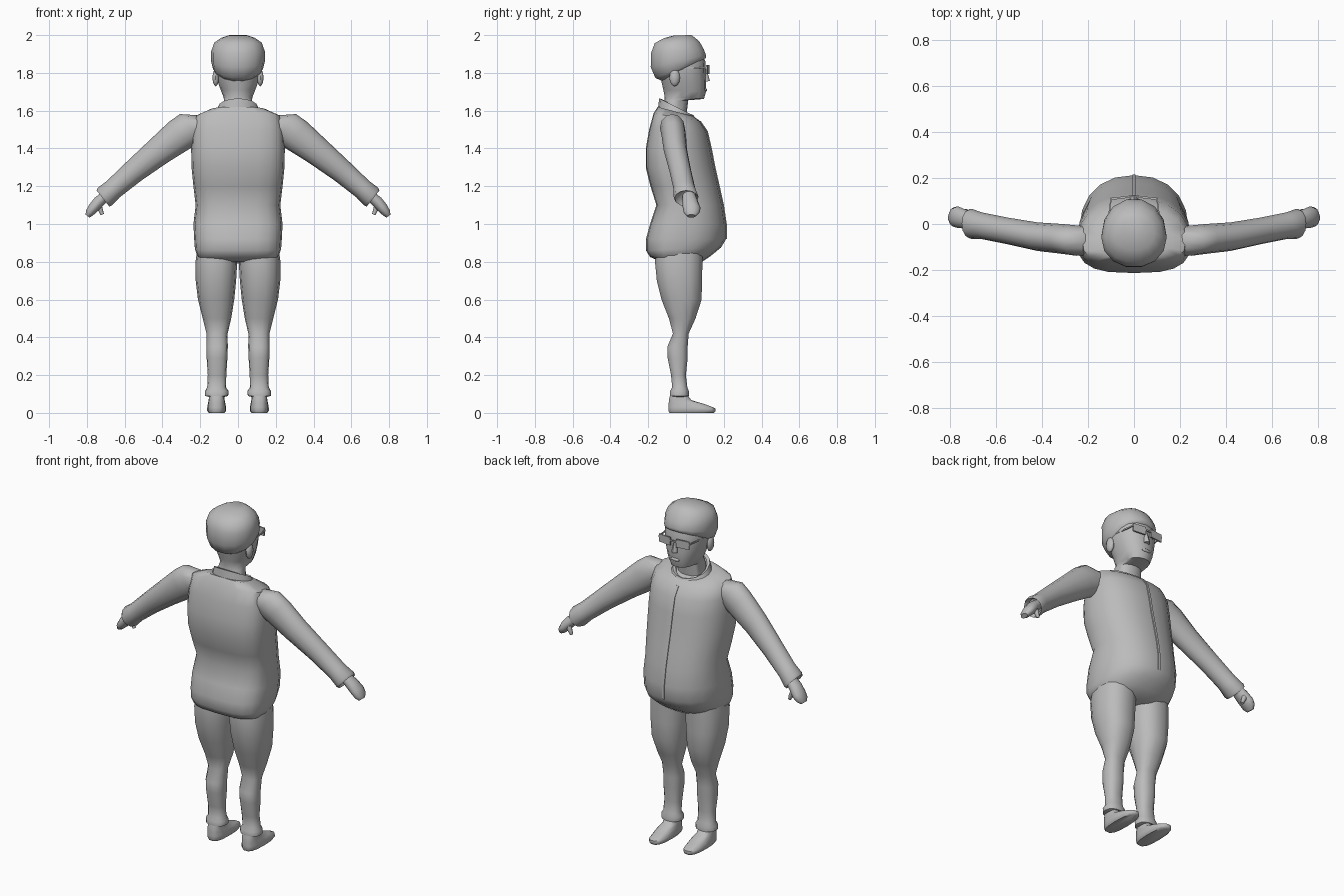
import bpy, bmesh, math
from mathutils import Vector

grey = bpy.data.materials.new("plain grey")
grey.diffuse_color = (0.5, 0.5, 0.5, 1)


def ring(hw, y0, y1, zb, zf=None, cx=0.0, c=0.5, ef=1.0, eb=1.0, n=16):
    """Tilted oval section: zb / zf are the heights at its back / front."""
    zf = zb if zf is None else zf
    yc = y0 + c * (y1 - y0)
    pts = []
    for i in range(n):
        a = 2 * math.pi * i / n
        s, k = math.sin(a), math.cos(a)
        e = ef if s > 0 else eb
        x = cx + hw * math.copysign(abs(k) ** e, k)
        y = yc + ((y1 - yc) if s > 0 else (yc - y0)) * math.copysign(abs(s) ** e, s)
        pts.append(Vector((x, y, zb + (zf - zb) * (y - y0) / (y1 - y0))))
    return pts


def tube_ring(center, d, ry, rp, n=12):
    """Oval section across a limb running along d in the xz plane."""
    p = Vector((-d[1], 0, d[0])).normalized()
    return [Vector(center) + Vector((0, ry, 0)) * math.cos(2 * math.pi * i / n)
            + p * rp * math.sin(2 * math.pi * i / n) for i in range(n)]


def finish(name, bm, mirror=False, angle=50):
    bmesh.ops.recalc_face_normals(bm, faces=bm.faces)
    me = bpy.data.meshes.new(name)
    bm.to_mesh(me)
    bm.free()
    me.materials.append(grey)
    ob = bpy.data.objects.new(name, me)
    bpy.context.collection.objects.link(ob)
    if mirror:
        ob.modifiers.new("mirror", 'MIRROR').use_mirror_merge = False
    bpy.ops.object.select_all(action='DESELECT')
    ob.select_set(True)
    bpy.context.view_layer.objects.active = ob
    bpy.ops.object.shade_smooth_by_angle(angle=math.radians(angle))
    return ob


def loft(name, rings, mirror=False, angle=50):
    bm = bmesh.new()
    vs = [[bm.verts.new(p) for p in r] for r in rings]
    n = len(vs[0])
    for a, b in zip(vs, vs[1:]):
        for i in range(n):
            j = (i + 1) % n
            bm.faces.new((a[i], a[j], b[j], b[i]))
    bm.faces.new(vs[0])
    bm.faces.new(vs[-1])
    return finish(name, bm, mirror, angle)


def box(name, center, size, turn=0.0, mirror=False):
    bm = bmesh.new()
    bmesh.ops.create_cube(bm, size=1)
    c, s = math.cos(turn), math.sin(turn)
    for v in bm.verts:
        x, y, z = (v.co[i] * size[i] for i in range(3))
        v.co = Vector((c * x - s * y, s * x + c * y, z)) + Vector(center)
    return finish(name, bm, mirror, 30)


def ellipsoid(name, center, size, mirror=False):
    bm = bmesh.new()
    bmesh.ops.create_uvsphere(bm, u_segments=10, v_segments=6, radius=1)
    for v in bm.verts:
        v.co = Vector([v.co[i] * size[i] + center[i] for i in range(3)])
    return finish(name, bm, mirror)


# Jacket body: half width, back, front, height at back, height at front
body = [(.17, -.13, .07, .80, .79), (.215, -.19, .13, .825, .83), (.228, -.212, .185, .86, .875),
        (.232, -.212, .212, .92, .92), (.236, -.19, .212, 1.0, 1.0), (.224, -.157, .197, 1.1, 1.1),
        (.236, -.188, .175, 1.2, 1.2), (.246, -.213, .152, 1.3, 1.3), (.248, -.213, .133, 1.4, 1.4),
        (.243, -.195, .112, 1.5, 1.49), (.225, -.172, .075, 1.585, 1.545), (.15, -.15, .04, 1.62, 1.57)]
loft("jacket_body", [ring(*r, c=.42, ef=.9, eb=.68, n=20) for r in body])

# Front zip: a thin raised strip down the belly
bm = bmesh.new()
rows = []
for y, z in [(r[2], r[4]) for r in body[3:11]]:
    rows.append([bm.verts.new((x, y + d, z)) for x, d in
                 ((-.007, -.012), (-.007, .004), (.007, .004), (.007, -.012))])
for a, b in zip(rows, rows[1:]):
    for i in range(3):
        bm.faces.new((a[i], a[i + 1], b[i + 1], b[i]))
finish("zip", bm, angle=30)

# Collar: open band higher at the nape
loft("collar", [ring(.125, -.15, .06, 1.60, 1.54), ring(.105, -.142, .04, 1.665, 1.575),
                ring(.09, -.125, .025, 1.66, 1.57), ring(.08, -.11, .015, 1.62, 1.55)], angle=35)

# Trouser legs: inner x, outer x, back, front, height
legs = [(.005, .215, -.16, .09, .87), (.004, .225, -.167, .09, .8), (.01, .224, -.157, .087, .7),
        (.02, .212, -.132, .085, .6), (.036, .187, -.092, .052, .5), (.055, .167, -.07, .015, .42),
        (.054, .167, -.1, .01, .35), (.056, .166, -.098, .01, .29), (.062, .16, -.08, 0, .2),
        (.063, .163, -.074, .008, .135), (.05, .175, -.086, .016, .115), (.052, .174, -.086, .016, .09),
        (.07, .155, -.07, .005, .085)]
loft("trouser_leg", [ring((b - a) / 2, y0, y1, z, cx=(a + b) / 2, ef=.85, eb=.85, n=14)
                     for a, b, y0, y1, z in legs], mirror=True)

# Shoes: half width, back, front, heel height, toe height
shoes = [(.042, -.09, .15, 0, 0), (.05, -.095, .16, .012, .01), (.05, -.095, .157, .03, .025),
         (.046, -.093, .10, .055, .047), (.042, -.09, .03, .075, .067), (.04, -.08, .005, .11, .1)]
loft("shoe", [ring(*r, cx=.113, ef=.8, eb=.7, n=14) for r in shoes], mirror=True)

# Sleeves: centre, half depth, half thickness
d = (.78, -.62)
sleeve = [((.16, -.075, 1.52), .06, .07), ((.25, -.072, 1.51), .066, .092), ((.31, -.065, 1.47), .065, .09),
          ((.42, -.055, 1.385), .062, .076), ((.55, -.03, 1.28), .058, .063), ((.66, -.008, 1.185), .058, .055),
          ((.705, 0, 1.145), .066, .06), ((.715, .002, 1.135), .062, .054), ((.70, .005, 1.15), .045, .04)]
loft("sleeve", [tube_ring(c, d, ry, rp) for c, ry, rp in sleeve], mirror=True)

# Hands with a separate thumb
d = (.6, -.8)
hand = [((.69, .015, 1.16), .034, .028), ((.735, .022, 1.12), .042, .032), ((.765, .03, 1.085), .047, .03),
        ((.785, .03, 1.06), .042, .024), ((.797, .028, 1.042), .024, .014)]
loft("hand", [tube_ring(c, d, ry, rp, 10) for c, ry, rp in hand], mirror=True)
d = (-.4, -.9)
thumb = [((.745, .045, 1.115), .014, .016), ((.73, .052, 1.08), .014, .014), ((.718, .05, 1.05), .009, .009)]
loft("thumb", [tube_ring(c, d, ry, rp, 8) for c, ry, rp in thumb], mirror=True)

# Neck, jaw and face
face = [(.085, -.12, 0, 1.56), (.074, -.115, .012, 1.655), (.076, -.113, .095, 1.675, 1.662),
        (.09, -.12, .106, 1.71, 1.70), (.108, -.13, .106, 1.755), (.119, -.14, .104, 1.80),
        (.122, -.14, .103, 1.86), (.11, -.13, .075, 1.93)]
loft("face", [ring(*r, c=.42, ef=.85) for r in face], angle=45)

# Hair cap
hair = [(.112, -.13, .085, 1.757, 1.865), (.132, -.165, .108, 1.772, 1.88), (.142, -.19, .11, 1.83, 1.895),
        (.142, -.188, .098, 1.905, 1.925), (.126, -.168, .077, 1.958, 1.962),
        (.09, -.115, .052, 1.985, 1.985), (.05, -.065, .03, 1.998, 2.0)]
loft("hair", [ring(*r, c=.45, ef=.95, eb=.95, n=14) for r in hair])

# Ears, nose and lips
ellipsoid("ear", (.118, -.06, 1.775), (.018, .028, .046), mirror=True)
loft("nose", [ring(.018, .085, .126, 1.752, 1.757, n=8), ring(.017, .085, .124, 1.768, n=8),
              ring(.009, .085, .108, 1.82, n=8)])
ellipsoid("lips", (0, .102, 1.71), (.03, .01, .01))

# Glasses: lens plates, bridge and side arms
box("lens", (.058, .114, 1.818), (.08, .009, .046), turn=-.12, mirror=True)
box("bridge", (0, .12, 1.825), (.04, .007, .008))
box("glasses_arm", (.11, .03, 1.826), (.006, .17, .008), turn=.13, mirror=True)
